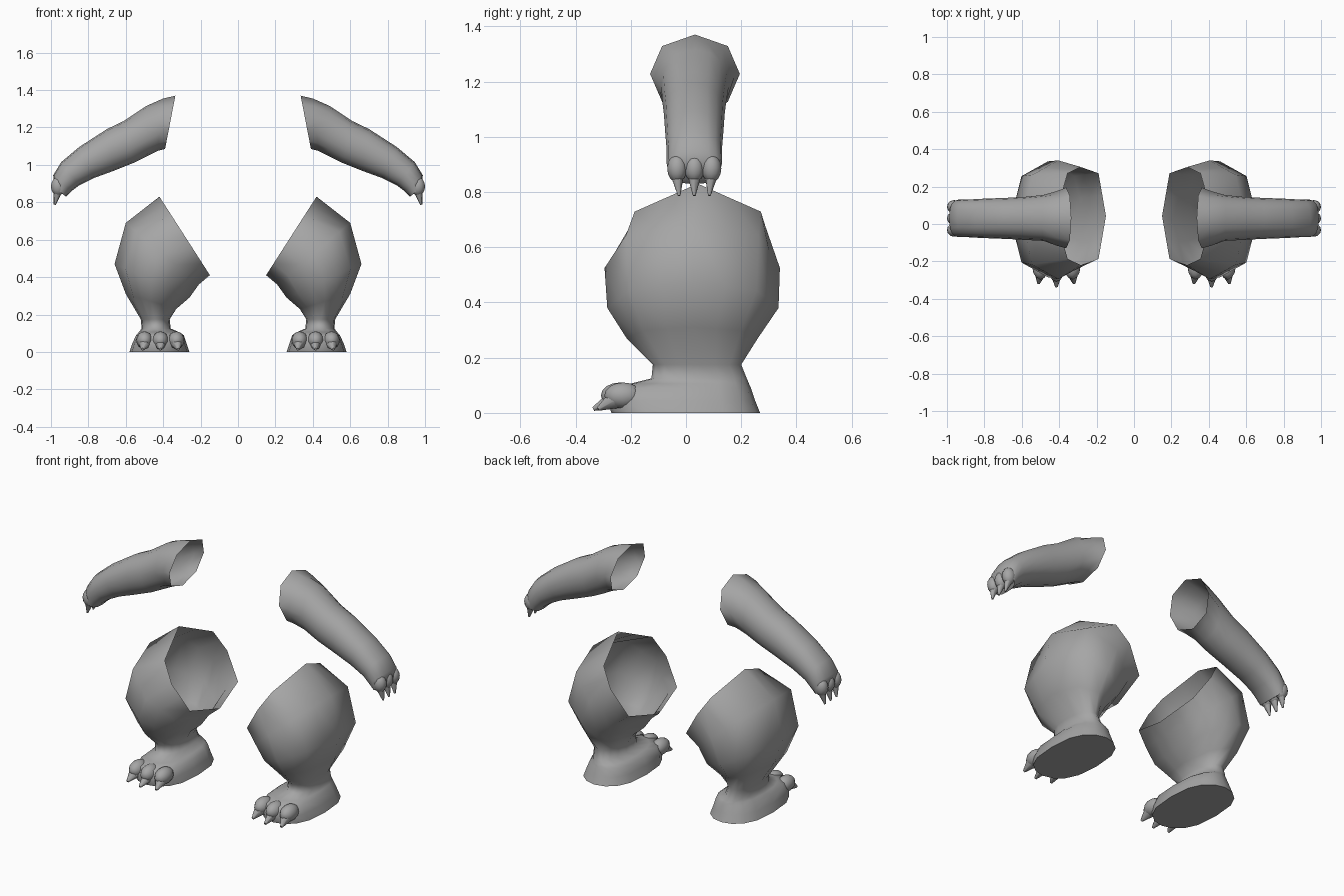
import bpy, bmesh, math
from mathutils import Vector, Matrix

if "Cube" in bpy.data.objects:
    bpy.data.objects.remove(bpy.data.objects["Cube"])

grey = bpy.data.materials.new("stone grey")
grey.diffuse_color = (0.38, 0.38, 0.38, 1)
grey.use_nodes = True
grey.node_tree.nodes["Principled BSDF"].inputs["Base Color"].default_value = grey.diffuse_color


def finish(bm, name):
    """Turn a bmesh into a smooth object mirrored to the other side."""
    bmesh.ops.recalc_face_normals(bm, faces=bm.faces)
    mesh = bpy.data.meshes.new(name)
    bm.to_mesh(mesh)
    bm.free()
    mesh.materials.append(grey)
    ob = bpy.data.objects.new(name, mesh)
    bpy.context.collection.objects.link(ob)
    bpy.ops.object.select_all(action='DESELECT')
    ob.select_set(True)
    bpy.context.view_layer.objects.active = ob
    bpy.ops.object.shade_smooth_by_angle(angle=math.radians(70))
    ob.modifiers.new("other_side", 'MIRROR')
    return ob


def ring(a, b, y0, y1, square, faceted, peak=1):
    """16 points spanning a to b in the xz plane and y0 to y1 in depth."""
    a, b = Vector((a[0], 0, a[1])), Vector((b[0], 0, b[1]))
    pts = []
    for i in range(16):
        t = i * math.tau / 16
        c, s = math.cos(t), math.sin(t)
        s = math.copysign(abs(s) ** square, s)
        if c > 0:
            c **= peak
        p = (a + b) / 2 + (a - b) / 2 * c
        p.y = (y0 + y1) / 2 + (y1 - y0) / 2 * s
        pts.append(p)
    if faceted:  # octagon: odd points sit on the straight edges
        for i in range(1, 16, 2):
            pts[i] = (pts[i - 1] + pts[(i + 1) % 16]) / 2
    return pts


def loft(name, rings):
    """Open at the first ring, capped at the last."""
    bm = bmesh.new()
    loops = [[bm.verts.new(p) for p in ring(*r)] for r in rings]
    for lo, hi in zip(loops, loops[1:]):
        for i in range(16):
            j = (i + 1) % 16
            bm.faces.new((lo[i], lo[j], hi[j], hi[i]))
    bm.faces.new(loops[-1])
    return finish(bm, name)


def digits(name, items):
    """Rounded knuckles: centre and radii."""
    bm = bmesh.new()
    for centre, radii in items:
        m = Matrix.Translation(centre) @ Matrix.Diagonal((*radii, 1))
        bmesh.ops.create_uvsphere(bm, u_segments=12, v_segments=8, radius=1, matrix=m)
    return finish(bm, name)


def claws(name, items, radius):
    """Pointed cones from base to tip."""
    bm = bmesh.new()
    for base, tip in items:
        base, tip = Vector(base), Vector(tip)
        d = tip - base
        m = Matrix.Translation((base + tip) / 2) @ d.to_track_quat('Z', 'Y').to_matrix().to_4x4()
        bmesh.ops.create_cone(bm, cap_ends=True, segments=8, radius1=radius,
                              radius2=radius * 0.2, depth=d.length, matrix=m)
    return finish(bm, name)


# Leg with open hip rim, narrowing to the ankle and spreading into the foot
loft("leg", [
    ((.42, .83), (.15, .41), -.22, .305, .4, True, 1.9),
    ((.60, .69), (.21, .36), -.295, .34, .8, True),
    ((.66, .47), (.26, .29), -.285, .335, .85, True),
    ((.60, .31), (.33, .23), -.215, .26, .85, True),
    ((.52, .175), (.365, .175), -.12, .20, .9, False),
    ((.515, .125), (.36, .125), -.125, .22, .85, False),
    ((.53, .106), (.315, .106), -.20, .228, .75, False),
    ((.545, .09), (.29, .09), -.265, .235, .65, False),
    ((.565, .045), (.275, .045), -.285, .25, .65, False),
    ((.58, 0), (.26, 0), -.27, .268, .7, False),
])

# Toes and toe claws
toe_x = (.33, .415, .50)
digits("toes", [((x, -.228 - .012 * (i == 1), .063), (.044, .068, .047))
                for i, x in enumerate(toe_x)])
claws("toe_claws", [((x, -.255, .05), (.415 + (x - .415) * 1.12, -.318 - .018 * (i == 1), .014))
                    for i, x in enumerate(toe_x)], .036)

# Arm with open shoulder rim, bending down to the hand
loft("arm", [
    ((.335, 1.37), (.39, 1.085), -.13, .195, .9, True),
    ((.40, 1.355), (.43, 1.075), -.115, .175, .9, True),
    ((.49, 1.315), (.48, 1.05), -.09, .155, .85, False),
    ((.61, 1.235), (.56, 1.01), -.085, .145, .85, False),
    ((.70, 1.192), (.66, .97), -.08, .14, .85, False),
    ((.85, 1.095), (.77, .93), -.075, .135, .8, False),
    ((.945, 1.015), (.85, .89), -.07, .13, .75, False),
    ((.988, .945), (.89, .86), -.07, .13, .7, False),
    ((.985, .885), (.92, .83), -.06, .12, .7, False),
])

# Fingers and finger claws
finger_y = (-.032, .03, .092)
digits("fingers", [((.962, y, .885), (.038, .036, .05)) for y in finger_y])
claws("finger_claws", [((.962, y, .865), (.98, .03 + (y - .03) * .88, .787))
                       for y in finger_y], .026)
